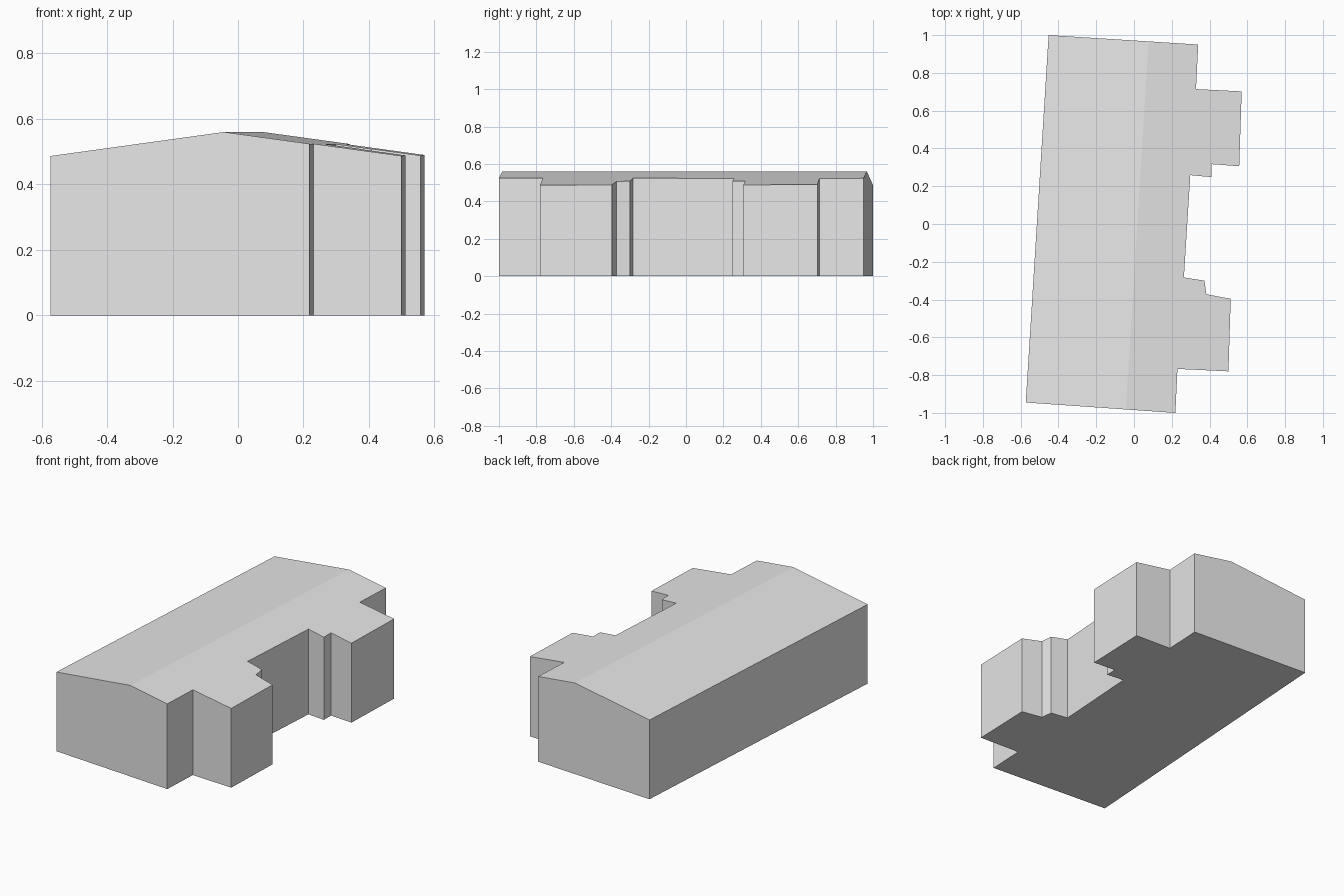
import bpy
import bmesh
from mathutils import Vector

cube = bpy.data.objects.get("Cube")
if cube:
    bpy.data.objects.remove(cube, do_unlink=True)

# Plain grey for walls and roof
grey = bpy.data.materials.new("light_grey")
grey.use_nodes = True
colour = (0.8, 0.8, 0.8, 1)
grey.diffuse_color = colour
grey.node_tree.nodes["Principled BSDF"].inputs["Base Color"].default_value = colour

# Outline: long main block with two stepped wings on the left side
footprint = [
    (-0.573, -0.945), (0.219, -1.0), (0.23, -0.767), (0.50, -0.78),
    (0.512, -0.396), (0.383, -0.372), (0.373, -0.30), (0.264, -0.283),
    (0.298, 0.259), (0.41, 0.248), (0.41, 0.317), (0.557, 0.306),
    (0.57, 0.702), (0.328, 0.714), (0.34, 0.95), (-0.452, 1.0),
]

# Ridge line and roof pitch
ridge_start = Vector((-0.043, -0.982, 0))
ridge_end = Vector((0.077, 0.967, 0))
RIDGE_HEIGHT = 0.56
PITCH = 0.138
along = (ridge_end - ridge_start).normalized()
across = Vector((along.y, -along.x, 0))

# Extrude the walls
bm = bmesh.new()
base = bm.faces.new([bm.verts.new((x, y, 0)) for x, y in footprint])
raised = bmesh.ops.extrude_face_region(bm, geom=[base], use_keep_orig=True)["geom"]
top = [g for g in raised if isinstance(g, bmesh.types.BMFace)][0]
bmesh.ops.translate(bm, verts=top.verts[:], vec=(0, 0, RIDGE_HEIGHT))

# Split the top along the ridge and slope both sides down to the eaves
bmesh.ops.bisect_plane(bm, geom=[top] + top.edges[:] + top.verts[:],
                       plane_co=ridge_start, plane_no=across)
for v in bm.verts:
    if v.co.z > 0.1:
        v.co.z = RIDGE_HEIGHT - PITCH * abs((v.co - ridge_start).dot(across))
bmesh.ops.recalc_face_normals(bm, faces=bm.faces[:])

mesh = bpy.data.meshes.new("building")
bm.to_mesh(mesh)
bm.free()
mesh.materials.append(grey)
building = bpy.data.objects.new("building", mesh)
bpy.context.collection.objects.link(building)
